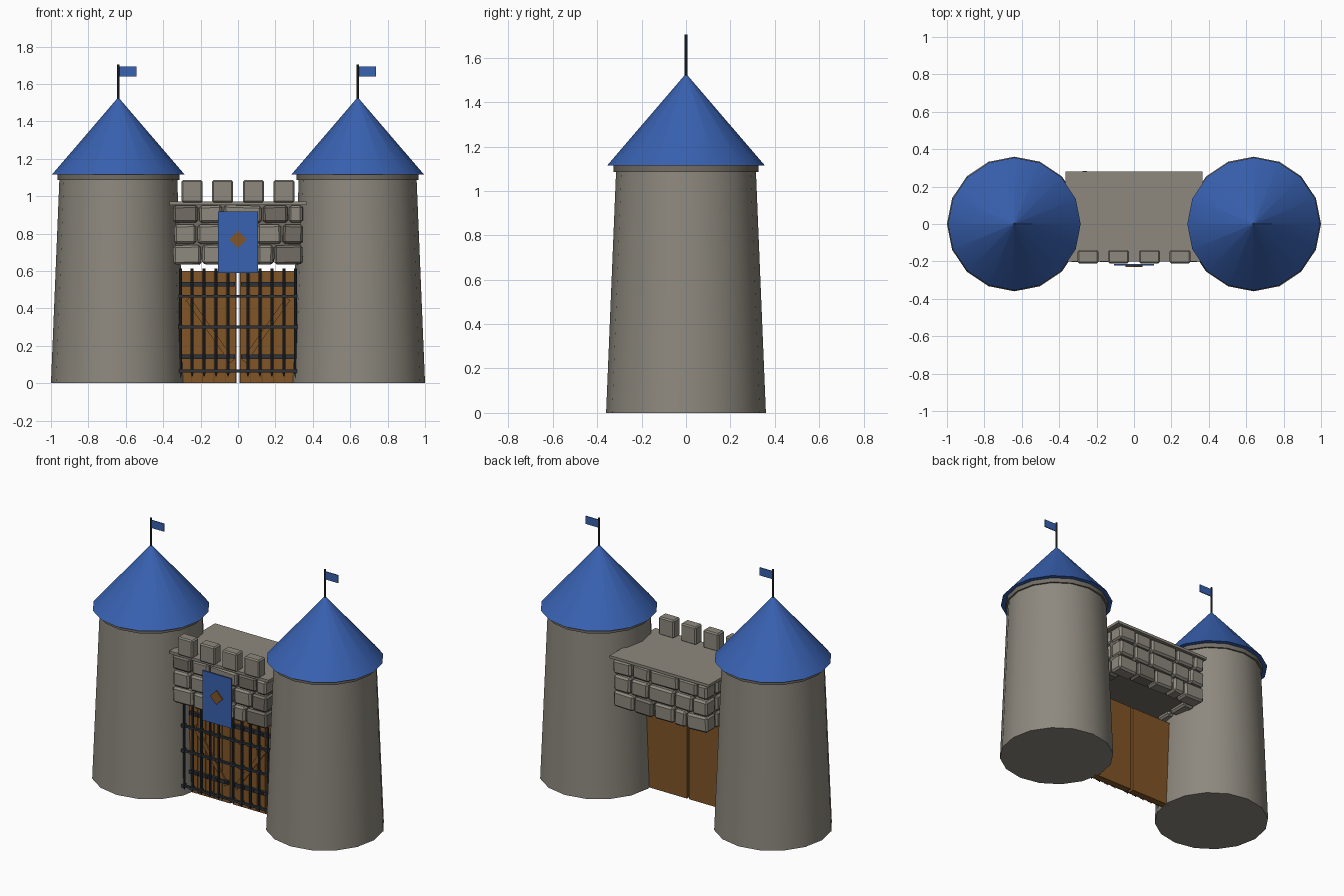
import bpy, bmesh, math, random
from mathutils import Matrix, Vector

random.seed(4)
old = bpy.data.objects.get("Cube")
if old:
    bpy.data.objects.remove(old, do_unlink=True)


def material(name, rgb):
    m = bpy.data.materials.new(name)
    m.use_nodes = True
    m.diffuse_color = (*rgb, 1)
    m.node_tree.nodes["Principled BSDF"].inputs["Base Color"].default_value = (*rgb, 1)
    return m


STONE = material("stone", (0.27, 0.25, 0.21))
DARK_STONE = material("dark stone", (0.17, 0.155, 0.13))
BLUE = material("blue cloth", (0.04, 0.12, 0.44))
WOOD = material("wood", (0.22, 0.092, 0.02))
DARK_WOOD = material("dark wood", (0.14, 0.055, 0.012))
IRON = material("iron", (0.027, 0.032, 0.04))


def finish(bm, name, mat, bevel=0, smooth=False):
    me = bpy.data.meshes.new(name)
    bm.to_mesh(me)
    bm.free()
    ob = bpy.data.objects.new(name, me)
    bpy.context.collection.objects.link(ob)
    me.materials.append(mat)
    if bevel:
        mod = ob.modifiers.new("bevel", "BEVEL")
        mod.width, mod.segments = bevel, 1
    if smooth:
        bpy.ops.object.select_all(action="DESELECT")
        ob.select_set(True)
        bpy.context.view_layer.objects.active = ob
        bpy.ops.object.shade_smooth_by_angle(angle=math.radians(35))
    return ob


def box(name, lo, hi, mat, bevel=0, rot=None):
    """Box between two corners, optionally turned about its centre."""
    lo, hi = Vector(lo), Vector(hi)
    bm = bmesh.new()
    m = Matrix.Translation((lo + hi) / 2) @ (rot or Matrix())
    bmesh.ops.create_cube(bm, size=1, matrix=m @ Matrix.Diagonal((*(hi - lo), 1)))
    return finish(bm, name, mat, bevel)


def frustum(name, x, y, z0, z1, r0, r1, mat, sides=16, smooth=True):
    bm = bmesh.new()
    bmesh.ops.create_cone(bm, cap_ends=True, segments=sides, radius1=r0, radius2=r1,
                          depth=z1 - z0, matrix=Matrix.Translation((x, y, (z0 + z1) / 2)))
    return finish(bm, name, mat, smooth=smooth)


# Towers with collars, roofs and flags
for side, x in (("right", -0.64), ("left", 0.64)):
    frustum(side + "_tower", x, 0, 0, 1.09, 0.36, 0.315, STONE)
    frustum(side + "_collar", x, 0, 1.085, 1.12, 0.326, 0.326, DARK_STONE)
    frustum(side + "_roof", x, 0, 1.115, 1.525, 0.355, 0.003, BLUE)
    frustum(side + "_flagpole", x, 0, 1.5, 1.705, 0.007, 0.007, IRON, 8)
    box(side + "_flag", (x + 0.005, -0.003, 1.64), (x + 0.097, 0.003, 1.692), BLUE)

# Gatehouse core and roof slab
box("wall_core", (-0.335, -0.165, 0.66), (0.335, 0.245, 0.955), DARK_STONE)
box("roof_slab", (-0.365, -0.2, 0.952), (0.365, 0.28, 0.97), STONE)


# Irregular rounded bricks on all four wall faces
def brick(name, lo, hi):
    tilt = Matrix.Rotation(random.uniform(-0.035, 0.035), 4, "Y") \
        @ Matrix.Rotation(random.uniform(-0.03, 0.03), 4, "Z")
    mat = DARK_STONE if random.random() < 0.15 else STONE
    box(name, lo, hi, mat, 0.012, tilt)


rows = (
    (0.635, 0.738, (-0.35, -0.195, -0.05, 0.1, 0.19, 0.35)),
    (0.745, 0.848, (-0.345, -0.22, -0.09, 0.1, 0.235, 0.35)),
    (0.858, 0.95, (-0.35, -0.21, -0.08, 0.13, 0.27, 0.35)),
)
gap = 0.004
for z0, z1, cuts in rows:
    for a, b in zip(cuts, cuts[1:]):
        out = random.uniform(0, 0.01)
        brick("front_brick", (a + gap, -0.195 - out, z0), (b - gap, -0.1, z1))
        brick("back_brick", (-b + gap, 0.18, z0), (-a - gap, 0.272 + out, z1))
    for x0, x1 in ((-0.35, -0.27), (0.27, 0.35)):
        split = random.uniform(0, 0.08)
        brick("end_brick", (x0, -0.095, z0), (x1, split - gap, z1))
        brick("end_brick", (x0, split + gap, z0), (x1, 0.175, z1))

# Battlements
for x in (-0.245, -0.082, 0.082, 0.245):
    box("merlon", (x - 0.056, -0.21, 0.965), (x + 0.056, -0.14, 1.085), STONE, 0.008)

# Banner with diamond
box("banner", (-0.107, -0.222, 0.588), (0.107, -0.214, 0.918), BLUE)
box("banner_diamond", (-0.033, -0.23, 0.735), (0.033, -0.22, 0.801), WOOD,
    rot=Matrix.Rotation(math.pi / 4, 4, "Y"))

# Double doors: backing, planks, braces and iron straps
for s, side in ((-1, "right"), (1, "left")):
    def door_box(name, x0, x1, y0, y1, z0, z1, mat, rot=None):
        xs = sorted((s * x0, s * x1))
        box(side + "_" + name, (xs[0], y0, z0), (xs[1], y1, z1), mat, rot=rot)

    door_box("door", 0.008, 0.31, -0.055, -0.02, 0, 0.6, WOOD)
    width = 0.302 / 5
    for i in range(5):
        x0 = 0.008 + i * width
        door_box("plank", x0 + 0.002, x0 + width - 0.002, -0.068, -0.05, 0, 0.6, WOOD)
    # Seams between planks
    for i in range(1, 5):
        x0 = 0.008 + i * width
        door_box("plank_seam", x0 - 0.002, x0 + 0.002, -0.06, -0.05, 0, 0.6, DARK_WOOD)
    brace_angle = -s * math.atan2(0.34, 0.24)
    door_box("brace", -0.055, 0.355, -0.078, -0.066, 0.27, 0.298, WOOD,
             Matrix.Rotation(brace_angle, 4, "Y"))
    for z in (0.14, 0.53):
        door_box("strap", 0.015, 0.3, -0.085, -0.066, z - 0.012, z + 0.012, IRON)
        for x in (0.03, 0.1, 0.17, 0.24):
            door_box("strap_bolt", x - 0.008, x + 0.008, -0.092, -0.08, z - 0.008, z + 0.008, IRON)

# Portcullis grid
for s in (-1, 1):
    for x in (0.053, 0.117, 0.181, 0.245, 0.307):
        frustum("upright_bar", s * x, -0.125, 0.055, 0.612, 0.008, 0.008, IRON, 8)
        frustum("bar_spike", s * x, -0.125, 0.035, 0.056, 0.002, 0.008, IRON, 8)
        for z in (0.065, 0.3, 0.465):
            box("grid_rivet", (s * x - 0.01, -0.145, z - 0.01),
                (s * x + 0.01, -0.115, z + 0.01), IRON)
for z in (0.065, 0.3, 0.465):
    box("cross_bar", (-0.318, -0.14, z - 0.007), (0.318, -0.126, z + 0.007), IRON)
